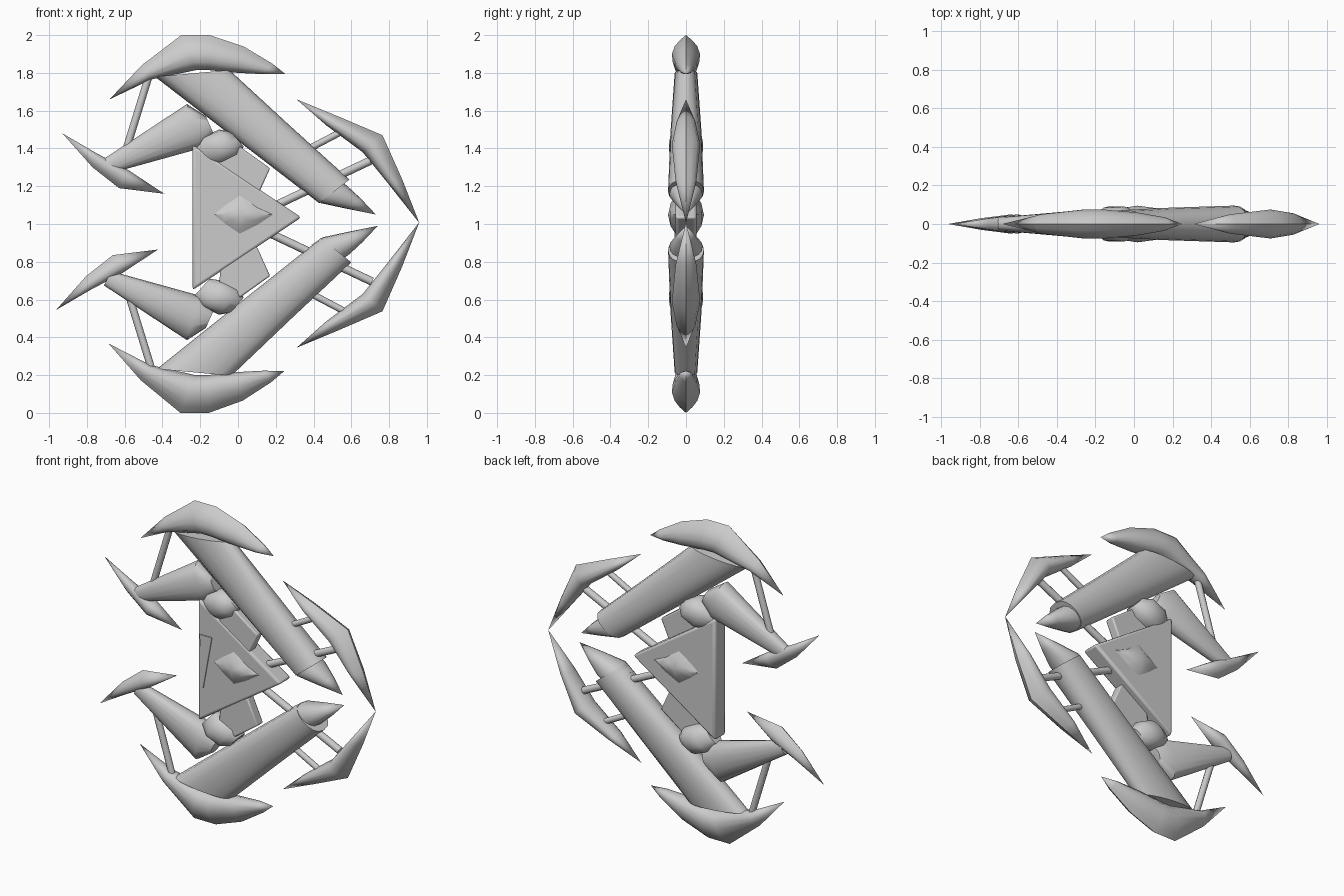
import bpy, bmesh, math
from mathutils import Vector

if "Cube" in bpy.data.objects:
    bpy.data.objects.remove(bpy.data.objects["Cube"])

# cross-sections: (position from outer to inner edge, depth factor)
BLADE = [(0, 0), (0.15, 0.45), (0.32, 0.8), (0.55, 1), (0.78, 0.93), (0.93, 0.6), (1, 0)]
ROUND = [((1 - math.cos(a)) / 2, math.sin(a) ** 0.75 if 0 < i < 8 else 0)
         for i, a in enumerate([math.pi * k / 8 for k in range(9)])]


def finish(bm, name, angle=48):
    bmesh.ops.remove_doubles(bm, verts=bm.verts, dist=1e-4)
    bmesh.ops.recalc_face_normals(bm, faces=bm.faces)
    me = bpy.data.meshes.new(name)
    bm.to_mesh(me)
    bm.free()
    ob = bpy.data.objects.new(name, me)
    bpy.context.collection.objects.link(ob)
    bpy.ops.object.select_all(action='DESELECT')
    ob.select_set(True)
    bpy.context.view_layer.objects.active = ob
    bpy.ops.object.shade_smooth_by_angle(angle=math.radians(angle))
    return ob


def loft(name, stations, profile, place):
    """Stations are (outer x, outer z, inner x, inner z, half depth)."""
    loop = profile + [(t, -w) for t, w in profile[-2:0:-1]]
    bm = bmesh.new()
    rings = []
    for x1, z1, x2, z2, h in stations:
        rings.append([bm.verts.new(place(x1 + (x2 - x1) * t, h * w, z1 + (z2 - z1) * t))
                      for t, w in loop])
    n = len(loop)
    for a, b in zip(rings, rings[1:]):
        for i in range(n):
            bm.faces.new((a[i], a[(i + 1) % n], b[(i + 1) % n], b[i]))
    for ring, s in ((rings[0], stations[0]), (rings[-1], stations[-1])):
        if s[4] > 0:
            bm.faces.new(ring)
    return finish(bm, name)


def strut(name, x1, z1, x2, z2, r, place):
    a, b = Vector(place(x1, 0, z1)), Vector(place(x2, 0, z2))
    bm = bmesh.new()
    bmesh.ops.create_cone(bm, cap_ends=True, segments=10, radius1=r, radius2=r,
                          depth=(b - a).length)
    ob = finish(bm, name)
    ob.location = (a + b) / 2
    ob.rotation_mode = 'QUATERNION'
    ob.rotation_quaternion = (b - a).to_track_quat('Z', 'Y')


def plate(name, pts, front, back, place, bevel=0.0):
    """Flat polygon between two depths."""
    bm = bmesh.new()
    f = [bm.verts.new(place(x, front, z)) for x, z in pts]
    k = [bm.verts.new(place(x, back, z)) for x, z in pts]
    bm.faces.new(f)
    bm.faces.new(k)
    n = len(pts)
    for i in range(n):
        bm.faces.new((f[i], f[(i + 1) % n], k[(i + 1) % n], k[i]))
    ob = finish(bm, name, 30)
    if bevel:
        m = ob.modifiers.new("edge", 'BEVEL')
        m.width = bevel
        m.segments = 2


def gem(name, pts, base, h):
    """Faceted stone standing out on the front and back of the core."""
    cx = sum(p[0] for p in pts) / len(pts)
    cz = sum(p[1] for p in pts) / len(pts)
    bm = bmesh.new()
    n = len(pts)
    for s in (-1, 1):
        rim = [bm.verts.new((x, s * base, z)) for x, z in pts]
        mid = [bm.verts.new((cx + (x - cx) * 0.55, s * (base + (h - base) * 0.7),
                             cz + (z - cz) * 0.55)) for x, z in pts]
        top = bm.verts.new((cx, s * h, cz))
        for i in range(n):
            j = (i + 1) % n
            bm.faces.new((rim[i], rim[j], mid[j], mid[i]))
            bm.faces.new((mid[i], mid[j], top))
        bm.faces.new(rim)
    return finish(bm, name, 40)


# upper and lower halves; the lower one is mirrored with small shifts
for side, low in (("upper", False), ("lower", True)):
    def shift(dx=0.0, dz=0.0, k=1.0, low=low):
        if low:
            return lambda x, y, z: (x + dx, y, (2 - z) * k + dz)
        return lambda x, y, z: (x, y, z)

    # crescent crest
    loft(side + "_crest", [
        (-0.68, 1.66, -0.68, 1.66, 0),
        (-0.51, 1.84, -0.46, 1.765, 0.05),
        (-0.30, 2.00, -0.22, 1.815, 0.075),
        (-0.15, 2.00, -0.16, 1.815, 0.075),
        (0.03, 1.94, 0.0, 1.80, 0.06),
        (0.18, 1.85, 0.14, 1.793, 0.035),
        (0.25, 1.795, 0.25, 1.795, 0)], BLADE, shift(-0.005, 0, 1.08))

    # wide main arm and its end spike
    loft(side + "_main_arm", [
        (-0.44, 1.78, -0.045, 1.815, 0.06),
        (0.02, 1.425, 0.27, 1.525, 0.083),
        (0.43, 1.11, 0.59, 1.235, 0.095)], ROUND, shift(0.01, 0.005, 1.035))
    loft(side + "_arm_spike", [
        (0.38, 1.15, 0.50, 1.26, 0.08),
        (0.44, 1.11, 0.58, 1.20, 0.088),
        (0.58, 1.08, 0.65, 1.135, 0.05),
        (0.73, 1.05, 0.73, 1.05, 0)], ROUND, shift(0.01, 0.04))

    # right guard blade
    loft(side + "_right_blade", [
        (0.31, 1.66, 0.31, 1.66, 0),
        (0.53, 1.57, 0.47, 1.52, 0.05),
        (0.765, 1.47, 0.66, 1.38, 0.075),
        (0.87, 1.235, 0.79, 1.22, 0.055),
        (0.96, 1.005, 0.96, 1.005, 0)], BLADE, shift(0, 0, 1.015))

    # tapered forearm and left guard blade
    loft(side + "_forearm", [
        (-0.71, 1.345, -0.67, 1.27, 0.035),
        (-0.27, 1.635, -0.20, 1.40, 0.075),
        (-0.17, 1.57, -0.13, 1.48, 0.045)], ROUND, shift(0, 0.02))
    loft(side + "_left_blade", [
        (-0.93, 1.48, -0.93, 1.48, 0),
        (-0.77, 1.30, -0.75, 1.375, 0.03),
        (-0.63, 1.19, -0.58, 1.285, 0.05),
        (-0.39, 1.16, -0.39, 1.16, 0)], BLADE, shift(-0.033, 0.025))

    # connecting struts
    p = shift(0.01, 0.03)
    strut(side + "_outer_strut", 0.36, 1.39, 0.55, 1.49, 0.018, p)
    strut(side + "_inner_strut", 0.15, 1.075, 0.70, 1.335, 0.022, p)
    strut(side + "_left_strut", -0.59, 1.40, -0.47, 1.79, 0.02, p)

    # neck wedge between the core and the joint
    plate(side + "_neck", [(-0.10, 1.33), (0.01, 1.41), (0.17, 1.295),
                           (0.10, 1.14), (-0.08, 1.15)], -0.05, 0.01, shift(0, 0.02), 0.008)

    # rounded joint
    loft(side + "_joint", [
        (-0.24, 1.41, -0.15, 1.31, 0.04),
        (-0.19, 1.46, -0.08, 1.32, 0.09),
        (-0.10, 1.50, 0.0, 1.36, 0.09),
        (-0.04, 1.49, 0.03, 1.41, 0.05)], ROUND, shift(0, 0.02))

# central triangular core with a raised panel
same = lambda x, y, z: (x, y, z)
plate("core", [(-0.24, 1.42), (-0.24, 0.65), (0.335, 1.035)], -0.056, 0.056, same, 0.015)
plate("core_panel", [(-0.225, 1.20), (-0.14, 1.20), (-0.20, 0.87)], -0.062, 0, same)

# gem in the middle
gem("core_gem", [(-0.14, 1.05), (-0.08, 1.10), (0.01, 1.16), (0.11, 1.09),
                 (0.20, 1.05), (0.11, 0.99), (0.01, 0.94), (-0.08, 1.0)], 0.05, 0.095)
